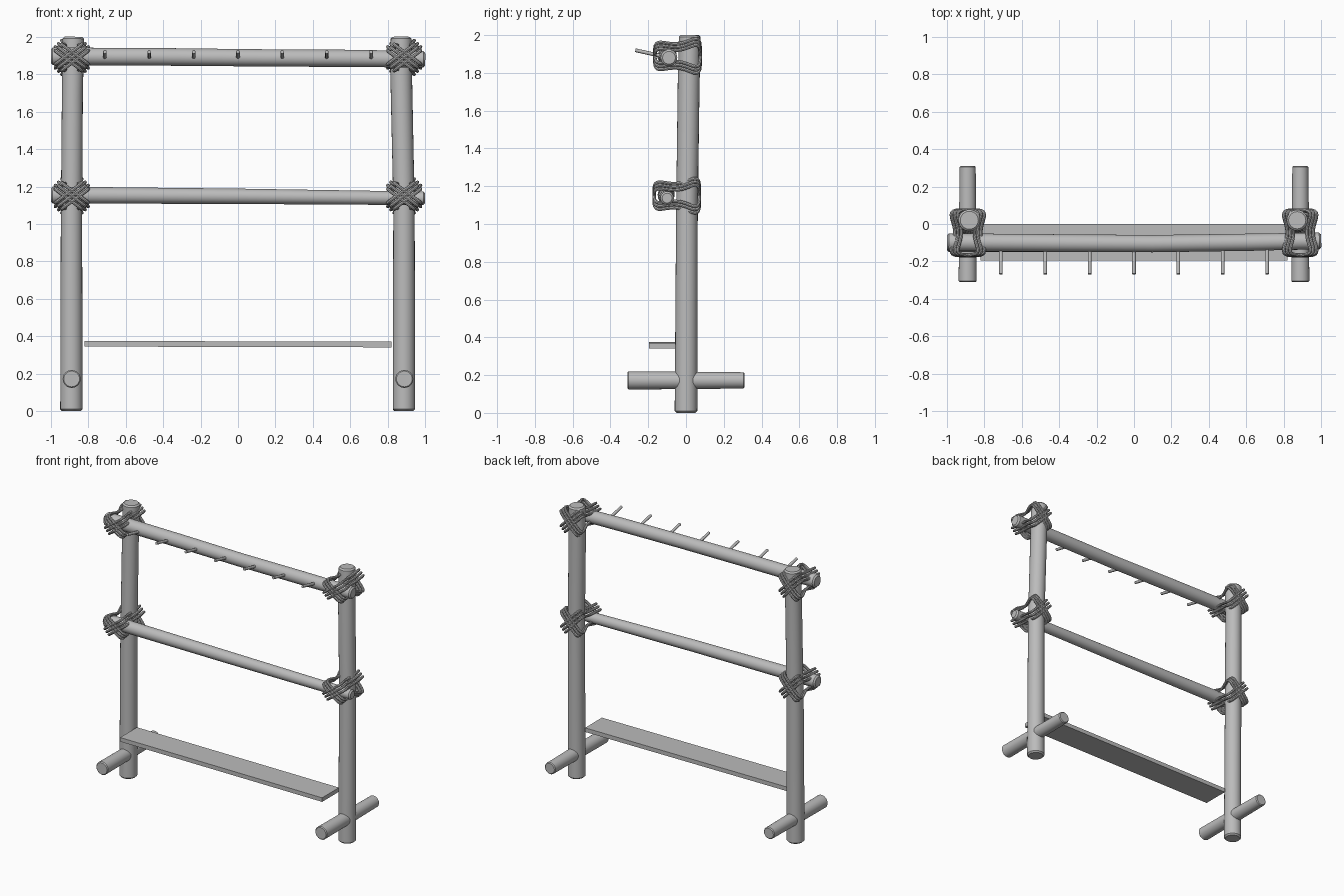
import bpy, bmesh, math
from mathutils import Vector

cube = bpy.data.objects.get("Cube")
if cube:
    bpy.data.objects.remove(cube)

grey = bpy.data.materials.new("plain_grey")
grey.use_nodes = True
grey.diffuse_color = (0.5, 0.5, 0.5, 1)
grey.node_tree.nodes["Principled BSDF"].inputs["Base Color"].default_value = (0.5, 0.5, 0.5, 1)


def finish(name, bm):
    bmesh.ops.recalc_face_normals(bm, faces=bm.faces)
    mesh = bpy.data.meshes.new(name)
    bm.to_mesh(mesh)
    bm.free()
    mesh.materials.append(grey)
    obj = bpy.data.objects.new(name, mesh)
    bpy.context.collection.objects.link(obj)
    bpy.ops.object.select_all(action='DESELECT')
    obj.select_set(True)
    bpy.context.view_layer.objects.active = obj
    bpy.ops.object.shade_smooth_by_angle(angle=math.radians(40))
    return obj


def sweep(bm, path, radii, ref, sides, closed=False):
    """Sweep a round section along a path, capping it when open."""
    n = len(path)
    rings = []
    for i, p in enumerate(path):
        if closed:
            t = path[(i + 1) % n] - path[i - 1]
        else:
            t = path[min(i + 1, n - 1)] - path[max(i - 1, 0)]
        v = t.cross(ref).normalized()
        u = v.cross(t).normalized()
        ring = []
        for k in range(sides):
            a = math.tau * k / sides
            ring.append(bm.verts.new(p + radii[i] * (u * math.cos(a) + v * math.sin(a))))
        rings.append(ring)
    for i in range(n if closed else n - 1):
        a, b = rings[i], rings[(i + 1) % n]
        for k in range(sides):
            j = (k + 1) % sides
            bm.faces.new((a[k], a[j], b[j], b[k]))
    if not closed:
        bm.faces.new(rings[0])
        bm.faces.new(rings[-1])


def log(name, knots, ref, sides=24, round_end=0.01):
    """Tapered pole through (x, y, z, radius) knots, with softened ends."""
    pts = [Vector(k[:3]) for k in knots]
    rad = [k[3] for k in knots]
    d0 = (pts[1] - pts[0]).normalized() * round_end
    d1 = (pts[-2] - pts[-1]).normalized() * round_end
    path = [pts[0], pts[0] + d0] + pts[1:-1] + [pts[-1] + d1, pts[-1]]
    radii = [rad[0] - round_end] + rad + [rad[-1] - round_end]
    bm = bmesh.new()
    sweep(bm, path, radii, Vector(ref), sides)
    return finish(name, bm)


def lashing(name, x, y, z):
    """Crossed rope turns, each a waisted loop round the bar and the post."""
    bm = bmesh.new()
    steps = 44
    for side in (-1, 1):
        for turn in (-1, 0, 1):
            shift = Vector((-side, 0, 1)) * 0.017 * turn
            path = []
            for i in range(steps):
                a = math.tau * (i + 0.5) / steps
                c, s = math.cos(a), math.sin(a)
                w = math.copysign(math.sqrt(abs(s)), s) * (0.6 + 0.7 * c * c) / 0.8
                path.append(Vector((x + side * 0.07 * w, y + 0.12 * c,
                                    z + (0.063 + 0.012 * c) * w)) + shift)
            sweep(bm, path, [0.009] * steps, Vector((-side, 0, 1)), 8, True)
    return finish(name, bm)


# Upright posts, leaning back slightly
log("right_post", [(-0.89, 0, 0, 0.06), (-0.89, 0.005, 1.0, 0.057),
                   (-0.885, 0.015, 1.7, 0.056), (-0.88, 0.02, 2.0, 0.058)], (0, 1, 0))
log("left_post", [(0.887, 0, 0, 0.06), (0.887, 0.005, 1.1, 0.057),
                  (0.872, 0.015, 1.8, 0.058), (0.872, 0.02, 2.0, 0.056)], (0, 1, 0))

# Feet crossing the posts
for side, label in ((-1, "right"), (1, "left")):
    log(label + "_foot", [(side * 0.889, -0.31, 0.172, 0.048),
                          (side * 0.889, 0, 0.172, 0.046),
                          (side * 0.889, 0.31, 0.172, 0.043)], (0, 0, 1), round_end=0.006)

# Cross bars
log("top_bar", [(-1, -0.097, 1.896, 0.047), (-0.4, -0.102, 1.893, 0.047),
                (0.1, -0.105, 1.888, 0.046), (0.6, -0.098, 1.885, 0.046),
                (1, -0.09, 1.88, 0.044)], (0, 0, 1))
log("middle_bar", [(-1, -0.105, 1.155, 0.045), (0, -0.108, 1.148, 0.041),
                   (1, -0.1, 1.137, 0.036)], (0, 0, 1))

# Rope lashings at the four joints
for side, label in ((-1, "right"), (1, "left")):
    lashing(label + "_top_lashing", side * 0.888, -0.045, 1.89)
    lashing(label + "_middle_lashing", side * 0.888, -0.049, 1.15)

# Pegs on the top bar
for i in range(7):
    x = (i - 3) * 0.237
    log("peg_%d" % (i + 1), [(x, -0.1, 1.883, 0.01), (x, -0.268, 1.92, 0.01)],
        (0, 0, 1), sides=10, round_end=0.001)

# Low shelf board
bm = bmesh.new()
bmesh.ops.create_cube(bm, size=1)
for v in bm.verts:
    v.co = Vector((v.co.x * 1.64, v.co.y * 0.196 - 0.098,
                   v.co.z * 0.03 + 0.358 - v.co.x * 0.004))
finish("shelf_board", bm)
